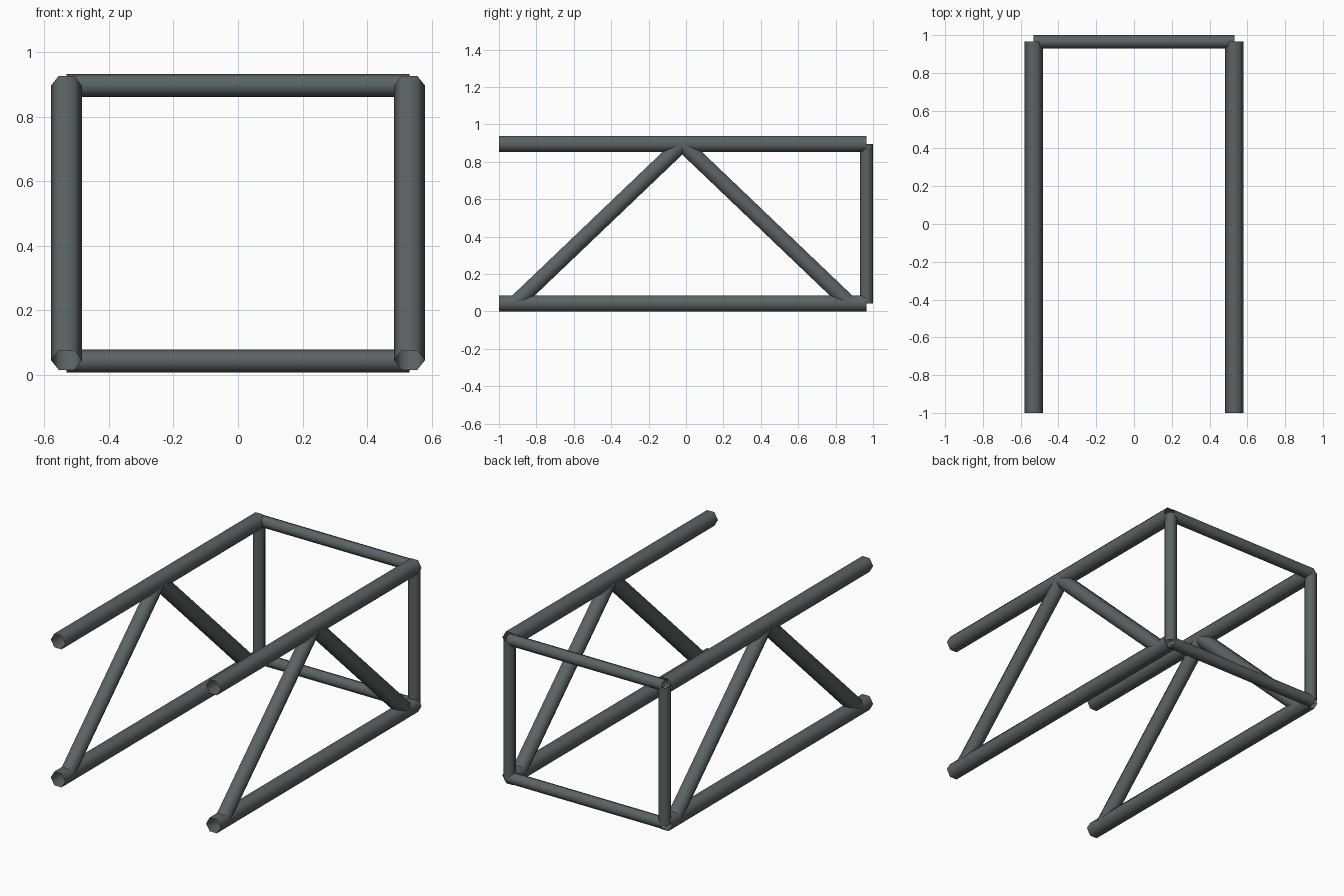
import bpy, bmesh, math
from mathutils import Vector

if "Cube" in bpy.data.objects:
    bpy.data.objects.remove(bpy.data.objects["Cube"])

steel = bpy.data.materials.new("dark slate steel")
steel.diffuse_color = (0.105, 0.125, 0.128, 1)
steel.use_nodes = True
steel.node_tree.nodes["Principled BSDF"].inputs["Base Color"].default_value = steel.diffuse_color


def tube(name, a, b, radius, sides, across):
    """Open-ended smooth tube from a to b, one corner pointing along 'across'."""
    a, b, u = Vector(a), Vector(b), Vector(across)
    v = (b - a).normalized().cross(u)
    bm = bmesh.new()
    rings = []
    for p in (a, b):
        ring = []
        for i in range(sides):
            t = 2 * math.pi * i / sides
            ring.append(bm.verts.new(p + radius * (u * math.cos(t) + v * math.sin(t))))
        rings.append(ring)
    for i in range(sides):
        j = (i + 1) % sides
        f = bm.faces.new((rings[0][i], rings[0][j], rings[1][j], rings[1][i]))
        f.smooth = True
    mesh = bpy.data.meshes.new(name)
    bm.to_mesh(mesh)
    bm.free()
    mesh.materials.append(steel)
    ob = bpy.data.objects.new(name, mesh)
    bpy.context.collection.objects.link(ob)
    return ob


X = 0.531             # side frame offset
LOW, HIGH = 0.043, 0.896   # rail centre heights
BACK = 0.965          # back frame position
R_RAIL, R_POST = 0.049, 0.0355
APEX = -0.02          # where the braces meet

for side, x in (("left", -X), ("right", X)):
    # long rails
    for level, z in (("lower", LOW), ("upper", HIGH)):
        tube(f"{side}_{level}_rail", (x, -1, z), (x, BACK, z), R_RAIL, 6, (1, 0, 0))
    # diagonal braces
    for end, y in (("front", APEX - 0.89), ("back", APEX + 0.89)):
        tube(f"{side}_{end}_brace", (x, y, LOW + 0.003), (x, APEX, HIGH), R_RAIL - 0.001, 6, (1, 0, 0))
    # back post
    tube(f"{side}_back_post", (x, BACK, LOW), (x, BACK, HIGH), R_POST, 8, (0, 1, 0))

# back cross bars
for level, z in (("lower", LOW), ("upper", HIGH)):
    tube(f"{level}_back_bar", (-X, BACK, z), (X, BACK, z), R_POST, 8, (0, 1, 0))
